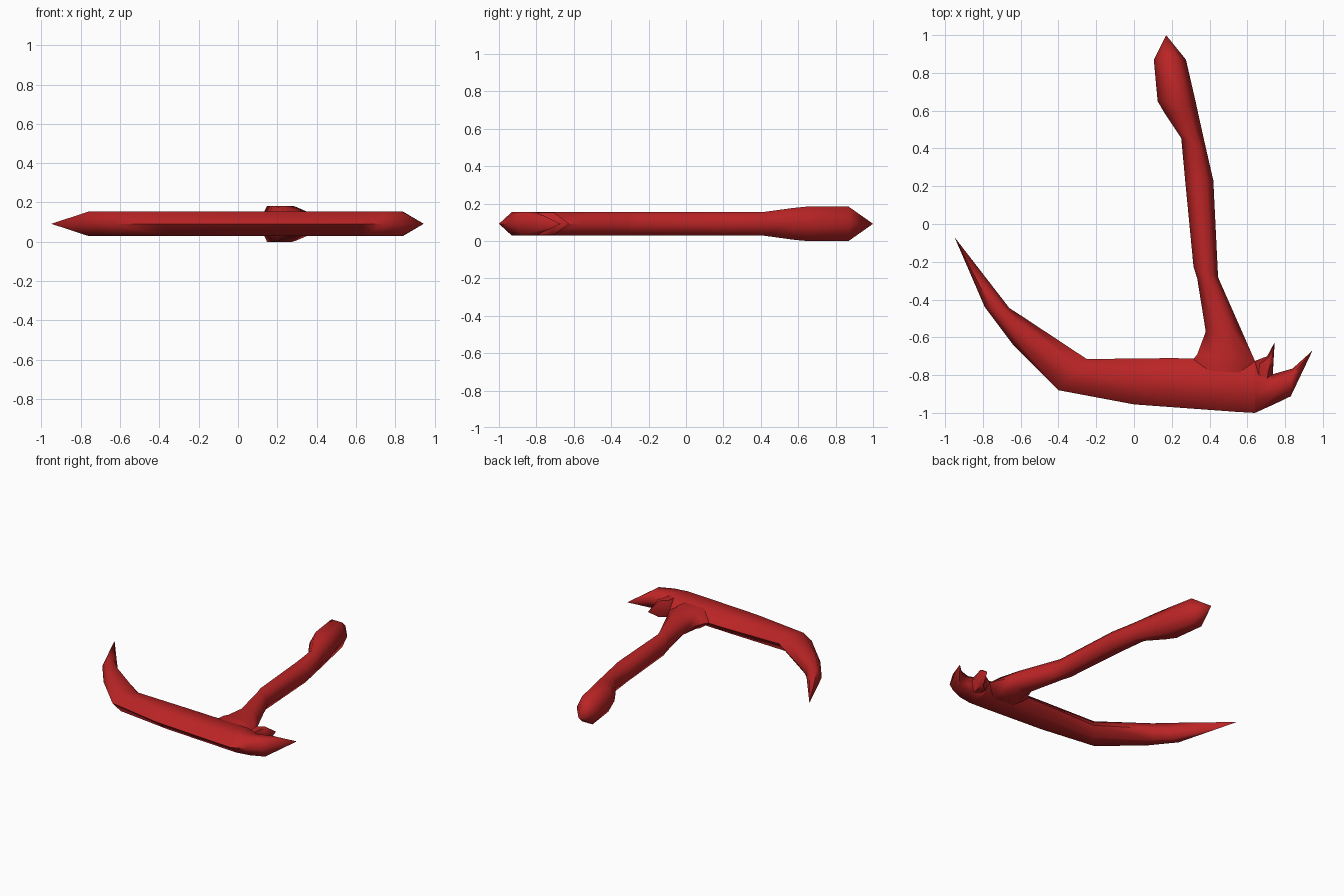
import bpy, bmesh, math

if "Cube" in bpy.data.objects:
    bpy.data.objects.remove(bpy.data.objects["Cube"])

red = bpy.data.materials.new("dark red")
red.diffuse_color = (0.50, 0.018, 0.019, 1)
red.use_nodes = True
red.node_tree.nodes["Principled BSDF"].inputs["Base Color"].default_value = red.diffuse_color

ZC, T = 0.0915, 0.063      # mid height and usual half thickness


def beam(name, rows, tip=None):
    """Hexagonal bar: sharp outline at mid height, flat top and bottom.
    Each row is (x1, y1, x2, y2, half thickness); tip is an optional end point."""
    bm = bmesh.new()
    rings = []
    for x1, y1, x2, y2, h in rows:
        ring = []
        for f, z in ((0, 0), (.25, h), (.75, h), (1, 0), (.75, -h), (.25, -h)):
            ring.append(bm.verts.new((x1 + (x2 - x1) * f, y1 + (y2 - y1) * f, ZC + z)))
        rings.append(ring)
    for a, b in zip(rings, rings[1:]):
        for i in range(6):
            j = (i + 1) % 6
            bm.faces.new((a[i], a[j], b[j], b[i]))
    bm.faces.new(rings[-1])
    if tip:
        p = bm.verts.new((tip[0], tip[1], ZC))
        for i in range(6):
            bm.faces.new((rings[0][i], rings[0][(i + 1) % 6], p))
    else:
        bm.faces.new(rings[0])
    bmesh.ops.recalc_face_normals(bm, faces=bm.faces)
    me = bpy.data.meshes.new(name)
    bm.to_mesh(me)
    bm.free()
    me.materials.append(red)
    ob = bpy.data.objects.new(name, me)
    bpy.context.collection.objects.link(ob)
    bpy.ops.object.select_all(action='DESELECT')
    ob.select_set(True)
    bpy.context.view_layer.objects.active = ob
    bpy.ops.object.shade_smooth_by_angle(angle=math.radians(68))
    return ob


# Handle with swollen pommel, flaring into the blade
beam("handle", [
    (.105, .87, .275, .87, .0915),
    (.125, .65, .328, .64, .0915),
    (.16, .59, .343, .57, .085),
    (.25, .455, .381, .40, T),
    (.27, .24, .42, .23, T),
    (.315, -.225, .445, -.28, T),
    (.335, -.29, .455, -.305, T),
    (.38, -.57, .572, -.57, T),
    (.335, -.69, .64, -.725, T),
    (.31, -.72, .64, -.76, T),
    (.36, -.88, .62, -.88, .055),
], tip=(.17, 1.0))

# Curved blade with long point
beam("blade", [
    (-.66, -.445, -.79, -.44, T),
    (-.59, -.49, -.64, -.64, T),
    (-.25, -.715, -.40, -.88, T),
    (.20, -.71, .0, -.955, T),
    (.45, -.715, .55, -.995, T),
    (.64, -.725, .64, -1.0, T),
], tip=(-.95, -.07))

# Rear hook behind the handle
beam("rear_hook", [
    (.84, -.765, .83, -.912, T),
    (.735, -.795, .74, -.955, T),
    (.64, -.725, .64, -1.0, T),
], tip=(.945, -.67))

# Small barb beside the hook
beam("barb", [
    (.705, -.70, .739, -.72, T * .95),
    (.64, -.725, .735, -.795, T * .95),
    (.64, -.83, .72, -.86, T * .9),
], tip=(.745, -.625))
